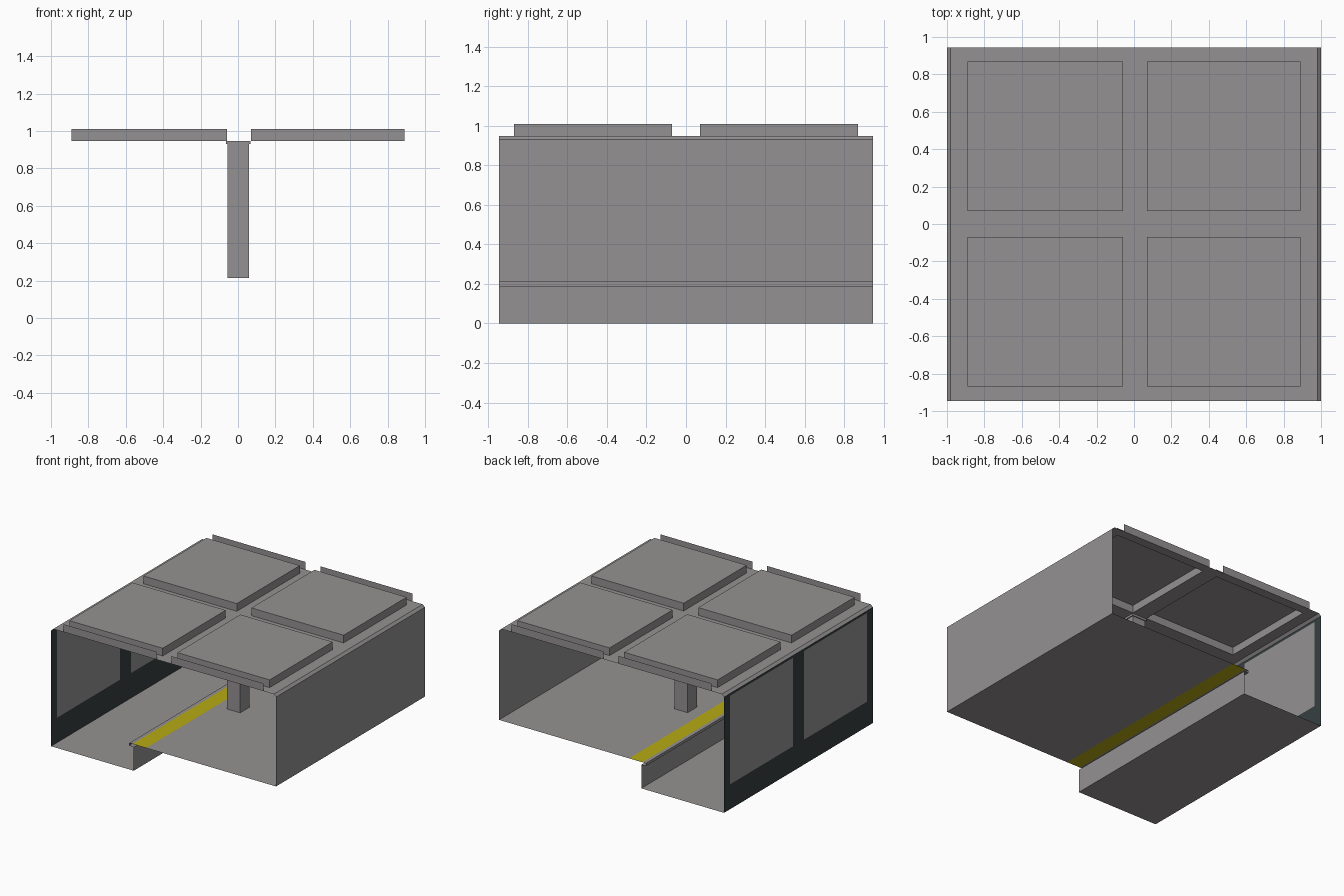
import bpy, bmesh

if "Cube" in bpy.data.objects:
    bpy.data.objects.remove(bpy.data.objects["Cube"])

def material(name, rgb):
    m = bpy.data.materials.new(name)
    m.diffuse_color = (*rgb, 1)
    m.use_nodes = True
    m.node_tree.nodes["Principled BSDF"].inputs["Base Color"].default_value = m.diffuse_color
    return m

GREY = material("concrete grey", (0.30, 0.285, 0.287))
YELLOW = material("safety yellow", (0.47, 0.41, 0.007))
DARK = material("dark frame", (0.036, 0.05, 0.053))
Y = 0.945  # half length of the station

def make(name, bm, mats=(GREY,)):
    bmesh.ops.remove_doubles(bm, verts=bm.verts, dist=1e-5)
    me = bpy.data.meshes.new(name)
    bm.to_mesh(me)
    bm.free()
    for m in mats:
        me.materials.append(m)
    ob = bpy.data.objects.new(name, me)
    bpy.context.collection.objects.link(ob)
    return ob

def quad(bm, pts, mat=0):
    f = bm.faces.new([bm.verts.new(p) for p in pts])
    f.material_index = mat

def extrude_profile(name, pts, mats=(GREY,), rule=lambda i: 0):
    """Sweep an open (x, z) profile along y as a thin sheet."""
    bm = bmesh.new()
    for i, ((x0, z0), (x1, z1)) in enumerate(zip(pts, pts[1:])):
        quad(bm, [(x0, -Y, z0), (x1, -Y, z1), (x1, Y, z1), (x0, Y, z0)], rule(i))
    return make(name, bm, mats)

def box(name, x0, x1, y0, y1, z0, z1):
    bm = bmesh.new()
    bmesh.ops.create_cube(bm, size=1)
    for v in bm.verts:
        v.co = (x1 if v.co.x > 0 else x0, y1 if v.co.y > 0 else y0, z1 if v.co.z > 0 else z0)
    return make(name, bm)

# Track pit, riser, overhanging lip
extrude_profile("track_pit", [(-1, 0), (-0.265, 0), (-0.265, 0.19), (-0.305, 0.19), (-0.305, 0.212)])
# Platform floor with yellow safety line
extrude_profile("platform_floor", [(-0.305, 0.212), (-0.275, 0.212), (-0.155, 0.212), (1, 0.212)],
                (GREY, YELLOW), lambda i: int(i == 1))
# Plain wall behind the platform
extrude_profile("platform_wall", [(1, 0.212), (1, 0.93)])

# Track side wall: dark frame around two grey panels
ys = [-Y, -0.87, -0.07, 0.07, 0.87, Y]
zs = [0, 0.2, 0.912, 0.93]
bm = bmesh.new()
for i in range(5):
    for j in range(3):
        panel = i in (1, 3) and j == 1
        quad(bm, [(-1, ys[i], zs[j]), (-1, ys[i], zs[j + 1]),
                  (-1, ys[i + 1], zs[j + 1]), (-1, ys[i + 1], zs[j])], 0 if panel else 1)
make("track_wall", bm, (GREY, DARK))

# Ceiling: flat sheet with sloped edges and four raised coffers open below
xs = [-1, -0.98, -0.89, -0.06, 0.07, 0.89, 0.98, 1]
height = lambda x: 0.93 if abs(x) == 1 else 0.948
bm = bmesh.new()
for i in range(7):
    for j in range(5):
        a, b, c, d = xs[i], xs[i + 1], ys[j], ys[j + 1]
        base = [(a, c, height(a)), (b, c, height(b)), (b, d, height(b)), (a, d, height(a))]
        if i in (2, 4) and j in (1, 3):
            top = [(x, y, 1.01) for x, y, z in base]
            quad(bm, top)
            for k in range(4):
                n = (k + 1) % 4
                quad(bm, [base[k], base[n], top[n], top[k]])
        else:
            quad(bm, base)
make("coffered_ceiling", bm)

# Upright end strips on the front and back edges of the ceiling
for side, y in (("front", -Y), ("back", Y)):
    bm = bmesh.new()
    for a, b in ((-0.89, -0.06), (0.07, 0.89)):
        quad(bm, [(a, y, 0.948), (b, y, 0.948), (b, y, 1.01), (a, y, 1.01)])
    make(side + "_ceiling_strip", bm)

# Central pillar with a slim cap
box("pillar", -0.055, 0.06, -0.058, 0.058, 0.213, 0.935)
box("pillar_cap", -0.063, 0.068, -0.066, 0.066, 0.93, 0.947)
